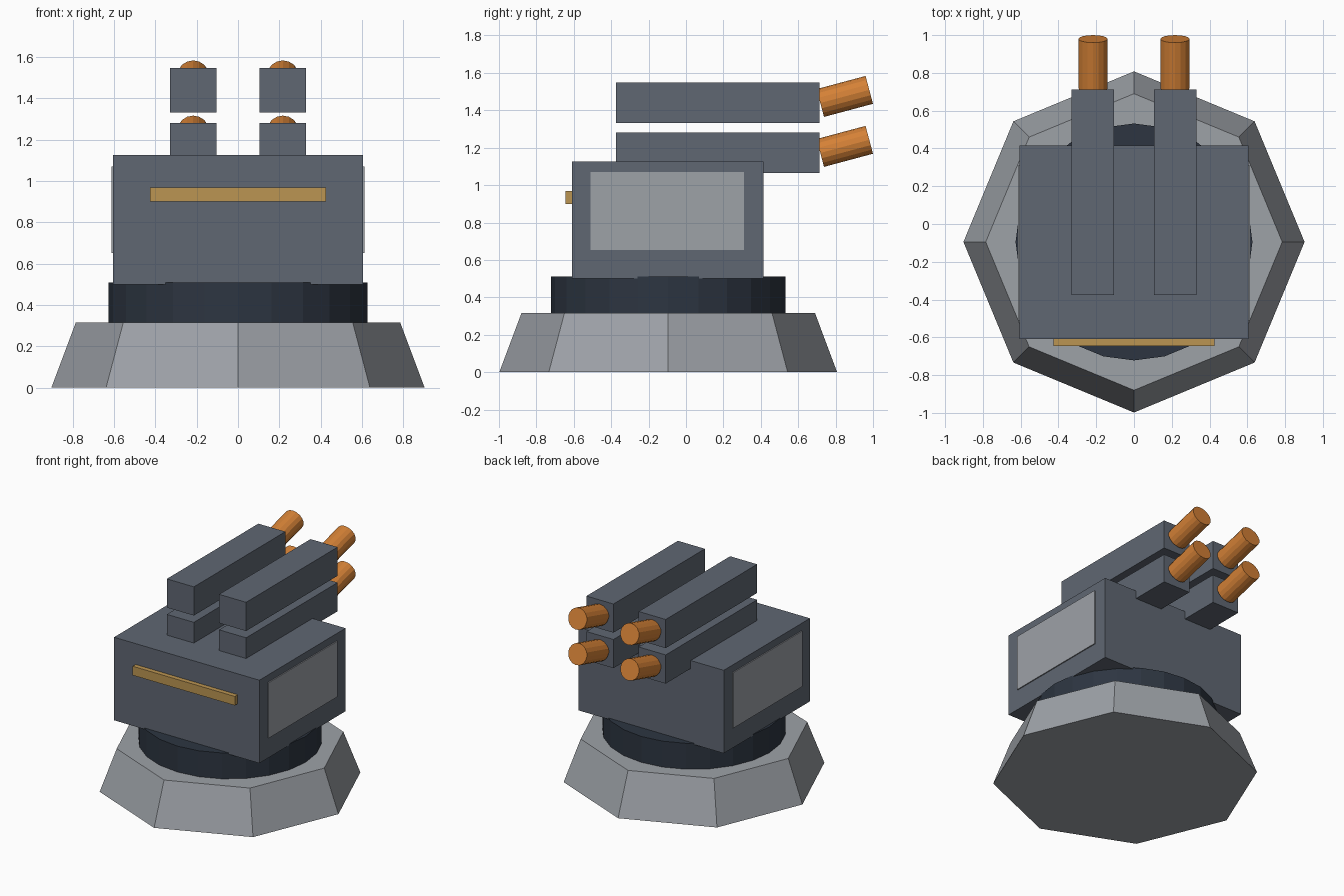
import bpy
import bmesh
from math import radians
from mathutils import Matrix, Vector

cube = bpy.data.objects.get("Cube")
if cube:
    bpy.data.objects.remove(cube, do_unlink=True)


def material(name, color):
    mat = bpy.data.materials.new(name)
    mat.use_nodes = True
    rgba = (*color, 1)
    mat.diffuse_color = rgba
    mat.node_tree.nodes["Principled BSDF"].inputs["Base Color"].default_value = rgba
    return mat


slate = material("slate grey", (0.115, 0.135, 0.17))
stone = material("light grey", (0.34, 0.36, 0.39))
navy = material("dark navy", (0.026, 0.036, 0.053))
orange = material("orange", (0.66, 0.22, 0.037))
gold = material("dull gold", (0.50, 0.30, 0.085))


def finish(name, bm, mat):
    mesh = bpy.data.meshes.new(name)
    bm.to_mesh(mesh)
    bm.free()
    mesh.materials.append(mat)
    obj = bpy.data.objects.new(name, mesh)
    bpy.context.collection.objects.link(obj)
    return obj


def box(name, x, y, z, mat):
    """Box spanning the given (low, high) ranges."""
    low, high = Vector((x[0], y[0], z[0])), Vector((x[1], y[1], z[1]))
    bm = bmesh.new()
    bmesh.ops.create_cube(bm, size=1, matrix=Matrix.Translation((low + high) / 2)
                          @ Matrix.Diagonal((*(high - low), 1)))
    return finish(name, bm, mat)


def cone(name, sides, r_low, r_high, depth, center, mat, tilt=0):
    bm = bmesh.new()
    bmesh.ops.create_cone(bm, cap_ends=True, segments=sides, radius1=r_low,
                          radius2=r_high, depth=depth,
                          matrix=Matrix.Translation(center)
                          @ Matrix.Rotation(radians(tilt), 4, 'X'))
    return finish(name, bm, mat)


# Octagonal foot and swivel ring
AXIS_Y = -0.095
cone("base", 8, 0.903, 0.785, 0.315, (0, AXIS_Y, 0.1575), stone)
cone("swivel_ring", 24, 0.627, 0.627, 0.195, (0, AXIS_Y, 0.4125), navy)

# Main housing with front bar
box("housing", (-0.605, 0.605), (-0.61, 0.415), (0.5, 1.125), slate)
box("front_bar", (-0.425, 0.425), (-0.645, -0.6), (0.9, 0.968), gold)

# Side plates, launcher boxes and angled tubes on both sides
for side, label in ((1, "left"), (-1, "right")):
    def span(a, b):
        return sorted((side * a, side * b))

    box(f"{label}_side_plate", span(0.604, 0.613), (-0.51, 0.31), (0.652, 1.07), stone)
    for level, drop in (("upper", 0), ("lower", 0.267)):
        box(f"{label}_{level}_launcher", span(0.105, 0.33), (-0.375, 0.713),
            (1.332 - drop, 1.548 - drop), slate)
        cone(f"{label}_{level}_tube", 16, 0.077, 0.077, 0.271,
             (side * 0.217, 0.849, 1.474 - drop), orange, tilt=-75)
